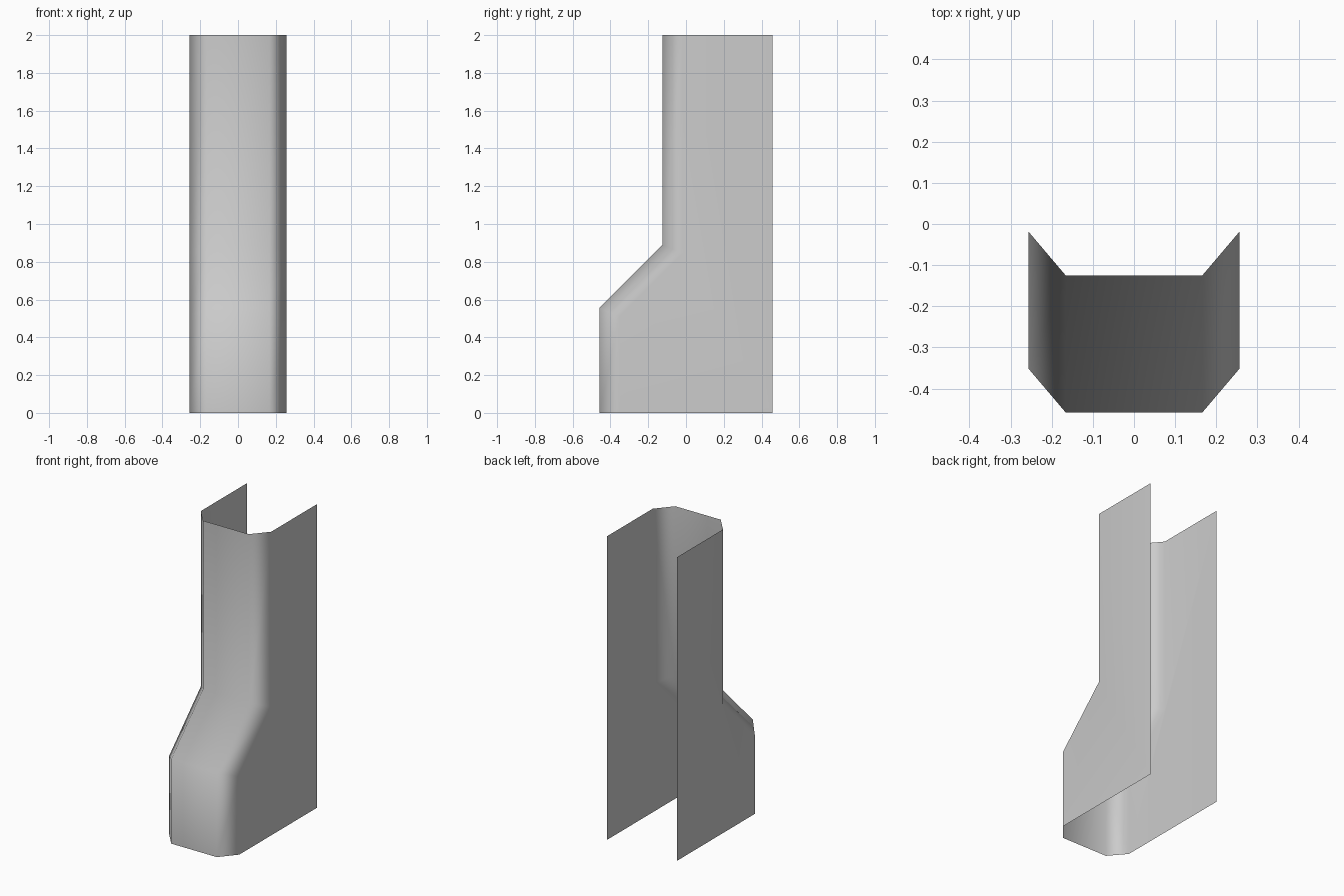
import bpy, bmesh
from math import tan, radians

if "Cube" in bpy.data.objects:
    bpy.data.objects.remove(bpy.data.objects["Cube"])

HALF_W, CHAMFER_X, CHAMFER_Y = 0.256, 0.09, 0.106
BACK = 0.458
MITRE = CHAMFER_Y * tan(radians(22.5))

# Front side profile as (y, z, height shift of the inner chamfer edge)
profile = [(-0.458, 0, 0), (-0.458, 0.556, -MITRE), (-0.125, 0.89, -MITRE), (-0.125, 2, 0)]

bm = bmesh.new()


def column(x, dy, shifted):
    return [bm.verts.new((x, y + dy, z + (s if shifted else 0))) for y, z, s in profile]


left_wall = column(-HALF_W, CHAMFER_Y, True)
left_front = column(-HALF_W + CHAMFER_X, 0, False)
right_front = column(HALF_W - CHAMFER_X, 0, False)
right_wall = column(HALF_W, CHAMFER_Y, True)
columns = [left_wall, left_front, right_front, right_wall]

# Front panel and its chamfered corners
for a, b in zip(columns, columns[1:]):
    for i in range(3):
        bm.faces.new((a[i], b[i], b[i + 1], a[i + 1]))

# Flat side walls, open at the back
for wall, x in ((left_wall, -HALF_W), (right_wall, HALF_W)):
    low = bm.verts.new((x, BACK, 0))
    high = bm.verts.new((x, BACK, 2))
    loop = [low] + wall + [high]
    bm.faces.new(loop if x < 0 else loop[::-1])

bm.normal_update()
mesh = bpy.data.meshes.new("stepped_channel_cover")
bm.to_mesh(mesh)
bm.free()
cover = bpy.data.objects.new("stepped_channel_cover", mesh)
bpy.context.collection.objects.link(cover)

# Smooth corners while keeping the big walls flat
mesh.shade_smooth()
weighted = cover.modifiers.new("weighted_normals", 'WEIGHTED_NORMAL')
weighted.weight = 50
